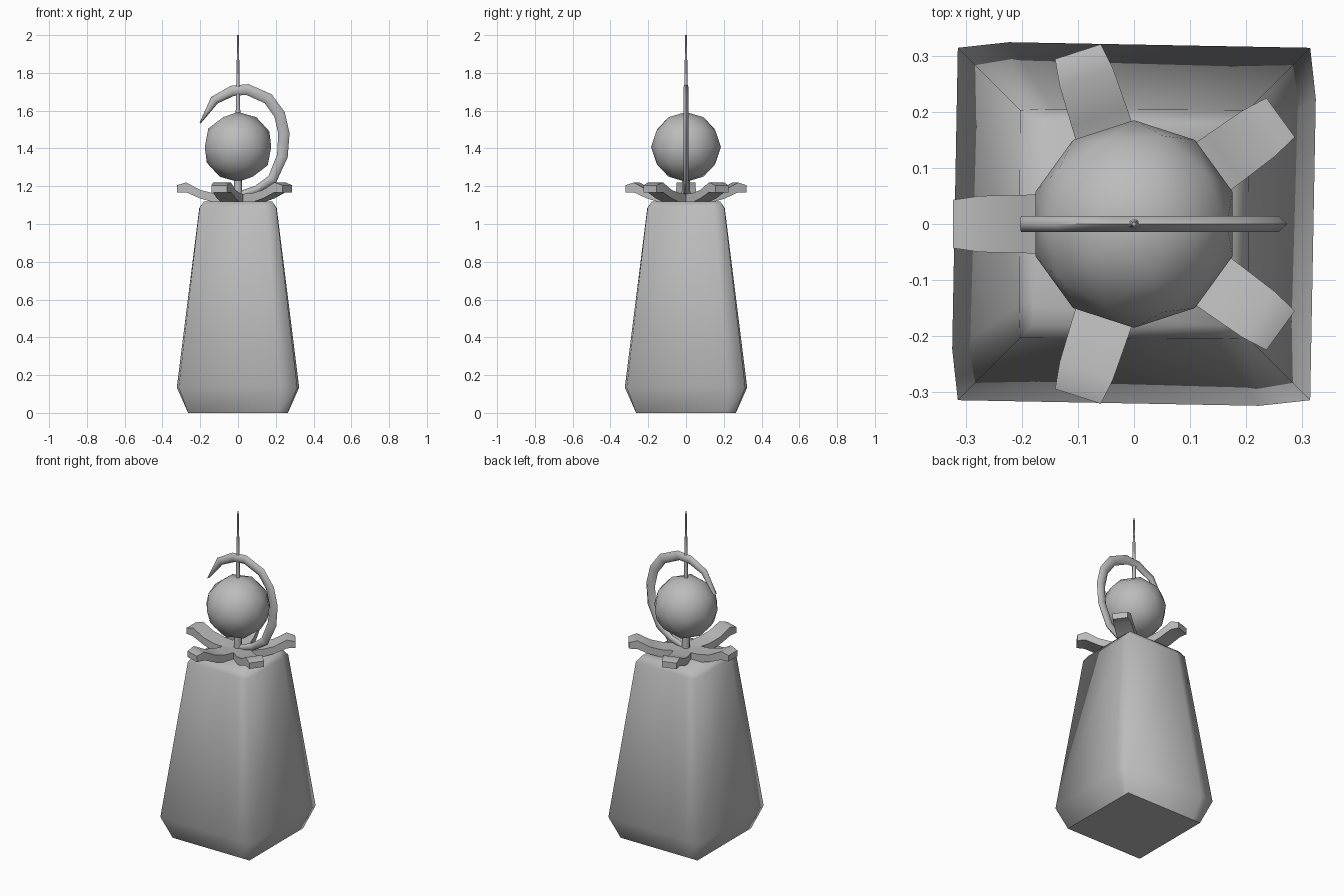
import bpy, bmesh, math
from mathutils import Vector

if "Cube" in bpy.data.objects:
    bpy.data.objects.remove(bpy.data.objects["Cube"])

grey = bpy.data.materials.new("plain_grey")
grey.diffuse_color = (0.5, 0.5, 0.5, 1)
grey.use_nodes = True
grey.node_tree.nodes["Principled BSDF"].inputs["Base Color"].default_value = grey.diffuse_color


def finish(name, bm, angle=None):
    """Turn a bmesh into a smooth object, sharp above the given angle."""
    bmesh.ops.recalc_face_normals(bm, faces=bm.faces[:])
    if angle:
        for e in bm.edges:
            if e.calc_face_angle(0) > math.radians(angle):
                e.smooth = False
    for f in bm.faces:
        f.smooth = True
    me = bpy.data.meshes.new(name)
    bm.to_mesh(me)
    bm.free()
    me.materials.append(grey)
    ob = bpy.data.objects.new(name, me)
    bpy.context.collection.objects.link(ob)
    return ob


def loft(bm, rings):
    """Skin a list of equal rings and close both ends."""
    loops = [[bm.verts.new(p) for p in r] for r in rings]
    n = len(loops[0])
    for a, b in zip(loops, loops[1:]):
        for i in range(n):
            bm.faces.new((a[i], a[(i + 1) % n], b[(i + 1) % n], b[i]))
    bm.faces.new(loops[0][::-1])
    bm.faces.new(loops[-1])


# Body: tapered square block, one slightly bulged point on every side
def square_ring(z, h, bulge):
    pts = []
    for k in range(4):
        c, s = [(1, 0), (0, 1), (-1, 0), (0, -1)][k]
        for x, y in ((h, h * 0.71 if bulge else h * 0.8), (h, h)):
            if y != h:
                x += bulge
            pts.append((x * c - y * s, x * s + y * c, z))
    return pts


bm = bmesh.new()
loft(bm, [square_ring(0, 0.264, 0), square_ring(0.135, 0.314, 0.010),
          square_ring(1.085, 0.203, 0.002), square_ring(1.12, 0.18, 0)])
for e in bm.edges:  # only the rim of the underside is sharp
    if all(v.co.z < 0.001 for v in e.verts):
        e.smooth = False
finish("body", bm)

# Arms: five flat curled strips spread like a star (radius, low z, high z, half width)
profile = [(0.0, 1.115, 1.155, 0.05), (0.13, 1.115, 1.163, 0.053),
           (0.20, 1.135, 1.18, 0.052), (0.275, 1.168, 1.22, 0.05),
           (0.323, 1.168, 1.205, 0.043)]
for k in range(5):
    a = math.radians(36 + 72 * k)
    out, side = Vector((math.cos(a), math.sin(a), 0)), Vector((-math.sin(a), math.cos(a), 0))
    bm = bmesh.new()
    loft(bm, [[out * r + side * w * s + Vector((0, 0, z))
               for s, z in ((-1, lo), (1, lo), (1, hi), (-1, hi))]
              for r, lo, hi, w in profile])
    finish("arm_%d" % (k + 1), bm, 50)

# Ball
bm = bmesh.new()
bmesh.ops.create_icosphere(bm, subdivisions=2, radius=0.185)
bmesh.ops.translate(bm, verts=bm.verts[:], vec=(0, 0, 1.408))
finish("ball", bm)

# Spike: long needle running up through the ball
bm = bmesh.new()
loft(bm, [[(r * math.cos(i * math.pi / 4), r * math.sin(i * math.pi / 4), z) for i in range(8)]
          for z, r in ((1.11, 0.024), (1.6, 0.012), (2.0, 0.004))])
finish("spike", bm, 60)

# Hook: tapered tube bending round the ball (x, z, half width)
path = [(0.0, 1.15, 0.02), (0.10, 1.183, 0.021), (0.182, 1.238, 0.026),
        (0.235, 1.36, 0.029), (0.243, 1.48, 0.030), (0.22, 1.58, 0.030),
        (0.16, 1.663, 0.030), (0.05, 1.712, 0.029), (-0.03, 1.705, 0.028),
        (-0.125, 1.655, 0.024), (-0.20, 1.535, 0.004)]
rings = []
for i, (x, z, w) in enumerate(path):
    p, q = path[max(i - 1, 0)], path[min(i + 1, len(path) - 1)]
    t = Vector((q[0] - p[0], 0, q[1] - p[1])).normalized()
    n = Vector((-t.z, 0, t.x))
    rings.append([Vector((x, 0, z)) + n * w * math.cos(j * math.pi / 3)
                  + Vector((0, 0.016 * math.sin(j * math.pi / 3), 0)) for j in range(6)])
bm = bmesh.new()
loft(bm, rings)
finish("hook", bm, 75)
